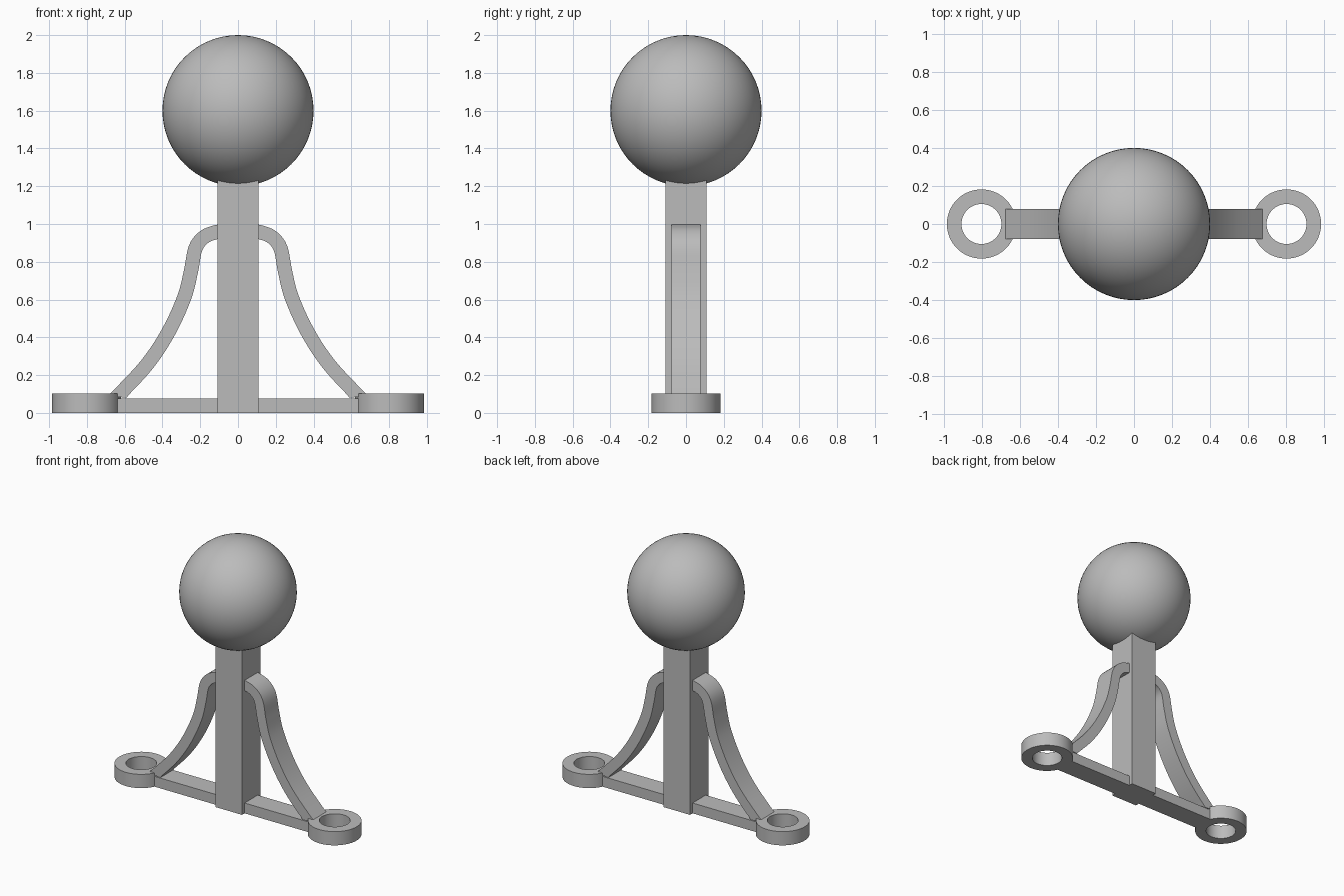
import bpy, bmesh, math
from mathutils import Vector

cube = bpy.data.objects.get("Cube")
if cube:
    bpy.data.objects.remove(cube, do_unlink=True)

GREY = (0.5, 0.5, 0.5, 1)
grey = bpy.data.materials.new("plain grey")
grey.use_nodes = True
grey.diffuse_color = GREY
grey.node_tree.nodes["Principled BSDF"].inputs["Base Color"].default_value = GREY


def add_object(name, bm, smooth=False):
    bmesh.ops.recalc_face_normals(bm, faces=bm.faces)
    mesh = bpy.data.meshes.new(name)
    bm.to_mesh(mesh)
    bm.free()
    mesh.materials.append(grey)
    obj = bpy.data.objects.new(name, mesh)
    bpy.context.collection.objects.link(obj)
    if smooth:
        bpy.ops.object.select_all(action='DESELECT')
        obj.select_set(True)
        bpy.context.view_layer.objects.active = obj
        bpy.ops.object.shade_smooth_by_angle(angle=math.radians(35))
    return obj


def box(name, low, high):
    bm = bmesh.new()
    bmesh.ops.create_cube(bm, size=1)
    low, high = Vector(low), Vector(high)
    for v in bm.verts:
        v.co = (low + high) / 2 + v.co * (high - low)
    return add_object(name, bm)


def ring(name, x, outer, inner, height, sides=64):
    bm = bmesh.new()
    loops = []
    for r, z in ((outer, 0), (outer, height), (inner, height), (inner, 0)):
        loops.append([bm.verts.new((x + r * math.cos(a), r * math.sin(a), z))
                      for a in (math.tau * i / sides for i in range(sides))])
    for k in range(4):
        a, b = loops[k], loops[(k + 1) % 4]
        for i in range(sides):
            j = (i + 1) % sides
            bm.faces.new((a[i], a[j], b[j], b[i]))
    return add_object(name, bm, True)


def spline(points, steps=5):
    """Smooth path through the points."""
    p = [Vector(q) for q in points]
    p = [2 * p[0] - p[1]] + p + [2 * p[-1] - p[-2]]
    path = []
    for a, b, c, d in zip(p, p[1:], p[2:], p[3:]):
        for s in range(steps):
            t = s / steps
            path.append(0.5 * (2 * b + (c - a) * t + (2 * a - 5 * b + 4 * c - d) * t ** 2
                               + (3 * b - a - 3 * c + d) * t ** 3))
    return path + [p[-2]]


# Brace centre line in x and z, from the post down to the ring
BRACE = [(0.08, 0.96), (0.115, 0.957), (0.178, 0.932), (0.225, 0.872), (0.249, 0.75),
         (0.285, 0.61), (0.37, 0.425), (0.483, 0.255), (0.64, 0.085)]


def brace(name, side, half_thick=0.0375, half_width=0.078):
    path = spline(BRACE)
    bm = bmesh.new()
    sections = []
    for i, p in enumerate(path):
        along = (path[min(i + 1, len(path) - 1)] - path[max(i - 1, 0)]).normalized()
        off = Vector((-along.y, along.x)) * half_thick
        if i == len(path) - 1:
            off = Vector((0.05, 0.005))  # foot cut nearly level
        sections.append([bm.verts.new((side * q.x, y, q.y)) for q, y in (
            (p + off, -half_width), (p + off, half_width),
            (p - off, half_width), (p - off, -half_width))])
    for a, b in zip(sections, sections[1:]):
        for k in range(4):
            j = (k + 1) % 4
            bm.faces.new((a[k], a[j], b[j], b[k]))
    bm.faces.new(sections[0])
    bm.faces.new(sections[-1])
    return add_object(name, bm, True)


# Ball on top
bm = bmesh.new()
bmesh.ops.create_uvsphere(bm, u_segments=64, v_segments=32, radius=0.4)
bmesh.ops.translate(bm, verts=bm.verts, vec=(0, 0, 1.6))
add_object("ball", bm, True)

# Square post running up into the ball
box("post", (-0.109, -0.109, 0), (0.109, 0.109, 1.3))

# Foot bars, mounting rings and curved braces on both sides
for label, side in (("left", 1), ("right", -1)):
    ends = sorted((side * 0.1, side * 0.69))
    box(label + "_foot_bar", (ends[0], -0.078, 0), (ends[1], 0.078, 0.077))
    ring(label + "_mounting_ring", side * 0.802, 0.182, 0.105, 0.103)
    brace(label + "_brace", side)
